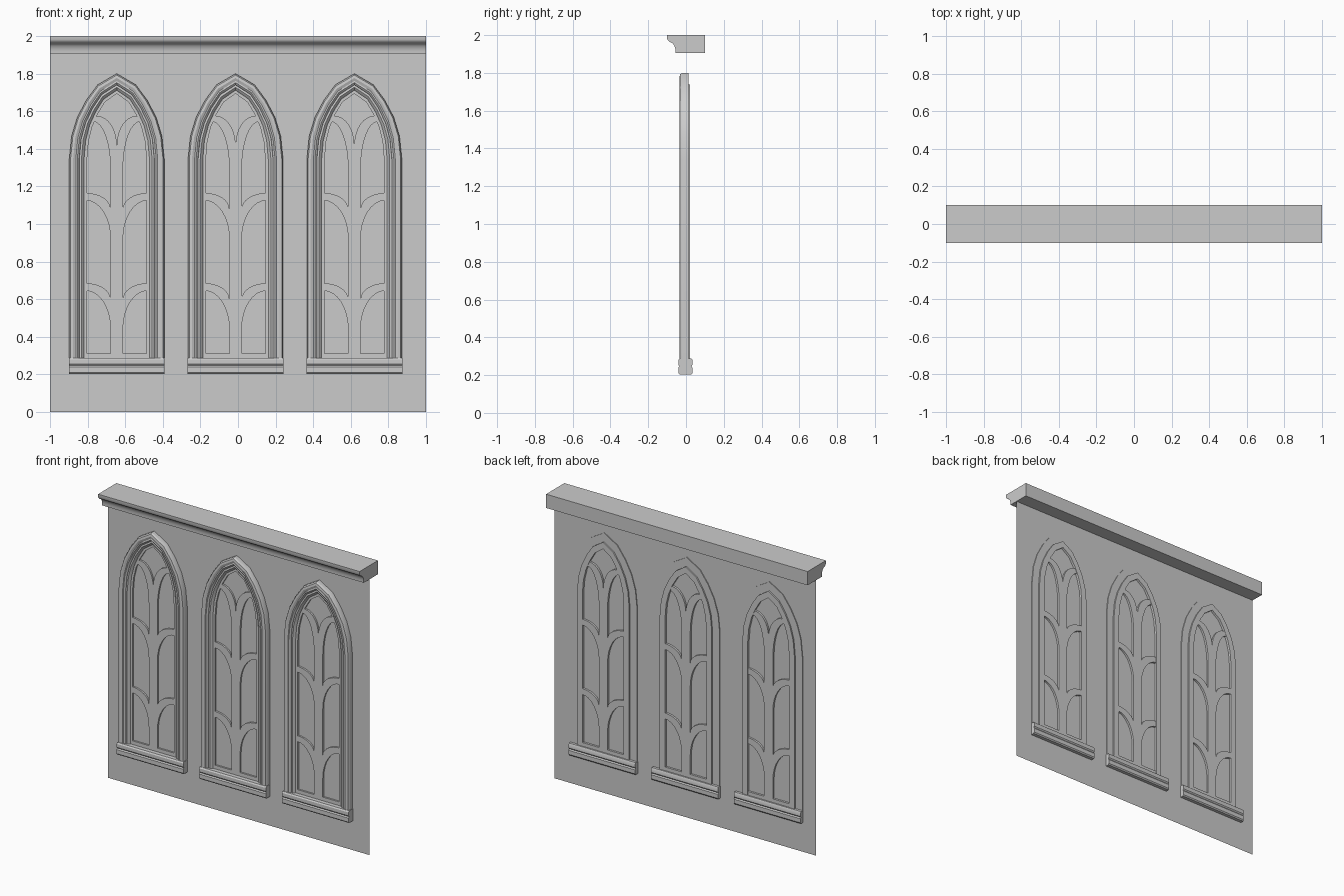
import bpy, bmesh, math

if "Cube" in bpy.data.objects:
    bpy.data.objects.remove(bpy.data.objects["Cube"])

SPRING = 1.345           # height where the arches begin
SILL_TOP = 0.285
WALL_Y = 0.006
CENTRES = (-0.645, -0.013, 0.619)


def finish(name, bm, angle=30):
    bmesh.ops.recalc_face_normals(bm, faces=bm.faces)
    me = bpy.data.meshes.new(name)
    bm.to_mesh(me)
    bm.free()
    ob = bpy.data.objects.new(name, me)
    bpy.context.collection.objects.link(ob)
    bpy.ops.object.select_all(action='DESELECT')
    ob.select_set(True)
    bpy.context.view_layer.objects.active = ob
    bpy.ops.object.shade_smooth_by_angle(angle=math.radians(angle))
    return ob


def loft(bm, rings):
    """Bridge closed rings of points and cap both ends."""
    vs = [[bm.verts.new(p) for p in r] for r in rings]
    n = len(vs[0])
    for a, b in zip(vs, vs[1:]):
        for i in range(n):
            j = (i + 1) % n
            bm.faces.new((a[i], a[j], b[j], b[i]))
    bm.faces.new(vs[0])
    bm.faces.new(vs[-1])


def prism_x(name, prof, x0, x1):
    bm = bmesh.new()
    loft(bm, [[(x, y, z) for y, z in prof] for x in (x0, x1)])
    return finish(name, bm)


# Half pointed arch, from springing to apex (fractions of half width and rise)
ARCH = [(1, 0), (.95, .27), (.83, .49), (.64, .69), (.40, .87), (0, 1)]


def arch_frame(name, cx, prof):
    """Sweep a (half width, y) moulding up the jambs and round the arch."""
    stations = [(1, None)] + ARCH
    path = [(s, u, v) for s, pts in ((-1, stations), (1, stations[-2::-1])) for u, v in pts]
    rings = []
    for s, u, v in path:
        ring = []
        for h, y in prof:
            rise = 0.455 - 1.12 * (0.253 - h)
            z = SILL_TOP - 0.01 if v is None else SPRING + v * rise
            ring.append((cx + s * u * h, y, z))
        rings.append(ring)
    bm = bmesh.new()
    loft(bm, rings)
    return finish(name, bm)


def curve(p, q, n=8):
    """Quarter ellipse, vertical at p and level at q."""
    return [(q[0] + (p[0] - q[0]) * math.cos(t), p[1] + (q[1] - p[1]) * math.sin(t))
            for t in (math.pi / 2 * i / n for i in range(n + 1))]


def tracery(cx):
    m = 0.033
    front, back = -0.006, 0.02
    bm = bmesh.new()

    def bar(pts, s=1):
        loft(bm, [[(cx + s * x, y, z) for x, z in pts] for y in (front, back)])

    # central mullion and bottom rail
    bar([(-m, SILL_TOP), (m, SILL_TOP), (m, 1.29), (-m, 1.29)])
    bar([(-.165, SILL_TOP - .01), (.165, SILL_TOP - .01), (.165, .312), (-.165, .312)])
    for s in (-1, 1):
        # curved branches
        for z in (0.44, 0.92):
            low = curve((m, z), (.163, z + .205))
            up = curve((m, z + .16), (.163, z + .245))
            bar(low + up[::-1], s)
        # forked top
        low = curve((m, 1.29), (.125, 1.545))
        up = curve((0, 1.42), (.105, 1.575))
        bar([(0, 1.29)] + low + up[::-1], s)
    return finish("window_tracery", bm)


# Thin wall sheet
bm = bmesh.new()
bm.faces.new([bm.verts.new(p) for p in
              ((-1, WALL_Y, 0), (1, WALL_Y, 0), (1, WALL_Y, 1.91), (-1, WALL_Y, 1.91))])
finish("wall", bm)

# Cornice with curved front
prism_x("cornice", [(.1, 1.905), (.1, 2), (-.1, 2), (-.1, 1.98), (-.095, 1.971), (-.085, 1.963),
                    (-.072, 1.957), (-.064, 1.948), (-.058, 1.935), (-.055, 1.92),
                    (-.055, 1.905)], -1, 1)

OUTER = [(.253, .012), (.253, -.02), (.246, -.032), (.232, -.034), (.218, -.028),
         (.210, -.030), (.202, -.024), (.197, -.012), (.197, .012)]
INNER = [(.199, .022), (.199, -.018), (.188, -.020), (.178, -.012), (.174, -.006),
         (.158, -.006), (.158, .022)]
SILL = [(-.034, .203), (-.041, .211), (-.041, .239), (-.035, .247), (-.041, .255), (-.041, .278),
        (-.035, .287), (.03, .287), (.035, .278), (.035, .255), (.029, .247), (.035, .239),
        (.035, .211), (.029, .203)]

# Three identical windows
for cx in CENTRES:
    arch_frame("outer_moulding", cx, OUTER)
    arch_frame("inner_frame", cx, INNER)
    tracery(cx)
    prism_x("window_sill", SILL, cx - .255, cx + .255)
